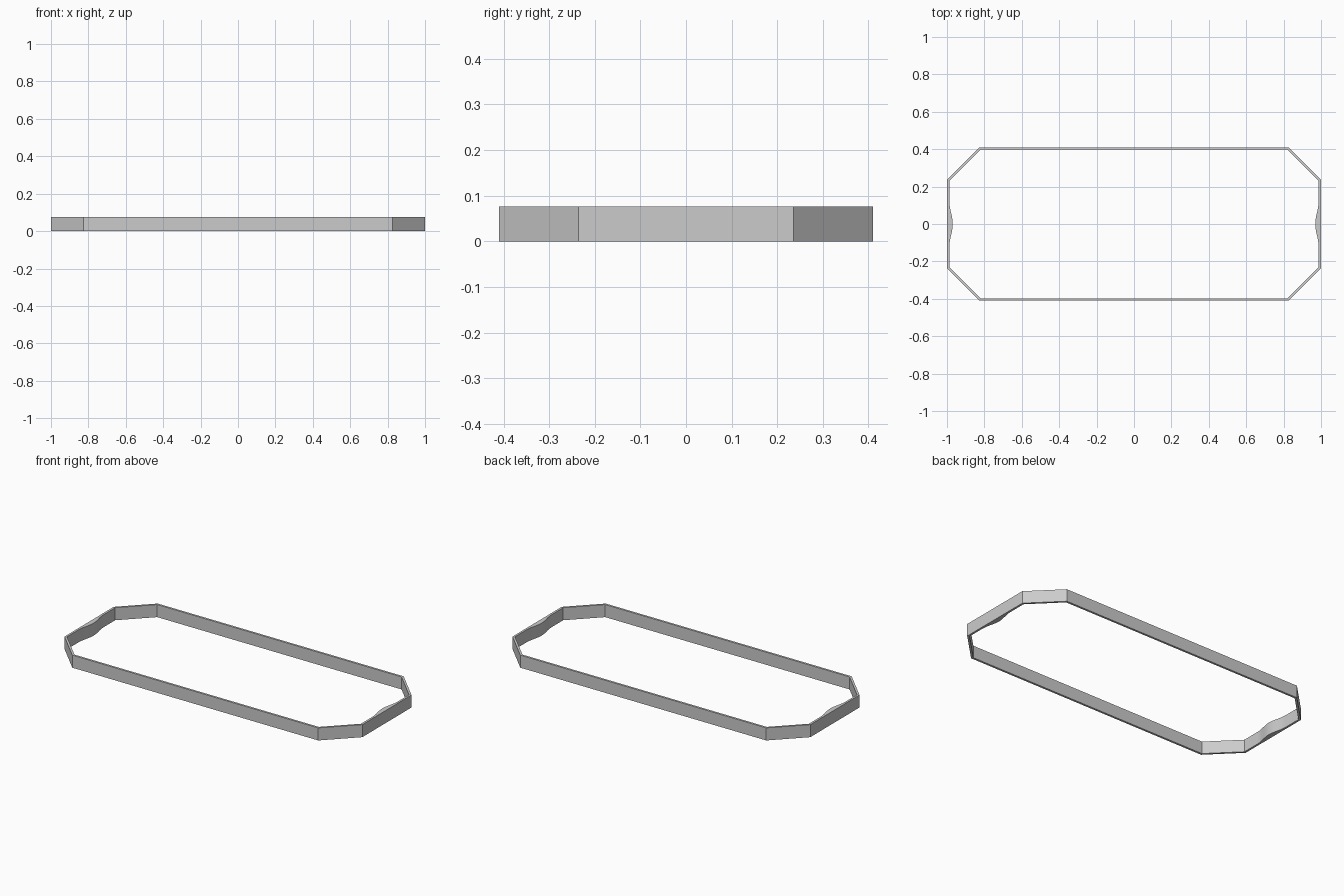
import bpy, bmesh, math

cube = bpy.data.objects.get("Cube")
if cube:
    bpy.data.objects.remove(cube, do_unlink=True)

HALF_X, HALF_Y, HEIGHT = 1.0, 0.41, 0.076
CHAMFER, WALL = 0.174, 0.013
GRIP_HALF, GRIP_DEPTH, GRIP_STEPS = 0.12, 0.018, 16

grey = bpy.data.materials.new("Plain grey")
grey.use_nodes = True
colour = (0.6, 0.6, 0.6, 1)
grey.diffuse_color = colour
grey.node_tree.nodes["Principled BSDF"].inputs["Base Color"].default_value = colour


def grip(y):
    """Smooth inward swelling at the middle of each end."""
    return GRIP_DEPTH * 0.5 * (1 + math.cos(math.pi * y / GRIP_HALF))


def half_profile():
    """Paired outer and inner points along the +x half, from front to back."""
    inset = WALL * math.tan(math.pi / 8)
    cx, cy = HALF_X - CHAMFER, HALF_Y - CHAMFER
    front = [((cx, -HALF_Y), (cx - inset, WALL - HALF_Y)),
             ((HALF_X, -cy), (HALF_X - WALL, inset - cy))]
    pairs = list(front)
    for i in range(GRIP_STEPS + 1):
        y = GRIP_HALF * (2 * i / GRIP_STEPS - 1)
        pairs.append(((HALF_X, y), (HALF_X - WALL - grip(y), y)))
    pairs += [tuple((x, -y) for x, y in pair) for pair in reversed(front)]
    return pairs


# Closed loop: the right-hand half is the other one turned half a circle
half = half_profile()
loop = half + [tuple((-x, -y) for x, y in pair) for pair in half]

bm = bmesh.new()
sections = []
for (ox, oy), (ix, iy) in loop:
    sections.append([bm.verts.new(p) for p in (
        (ox, oy, 0), (ox, oy, HEIGHT), (ix, iy, HEIGHT), (ix, iy, 0))])
for a, b in zip(sections, sections[1:] + sections[:1]):
    for k in range(4):
        n = (k + 1) % 4
        bm.faces.new((a[k], b[k], b[n], a[n]))
bmesh.ops.recalc_face_normals(bm, faces=bm.faces)

mesh = bpy.data.meshes.new("rim_band")
bm.to_mesh(mesh)
bm.free()
mesh.materials.append(grey)
band = bpy.data.objects.new("rim_band", mesh)
bpy.context.collection.objects.link(band)

# Smooth the swellings while keeping the corners crisp
bpy.ops.object.select_all(action='DESELECT')
band.select_set(True)
bpy.context.view_layer.objects.active = band
bpy.ops.object.shade_smooth_by_angle(angle=math.radians(25))
